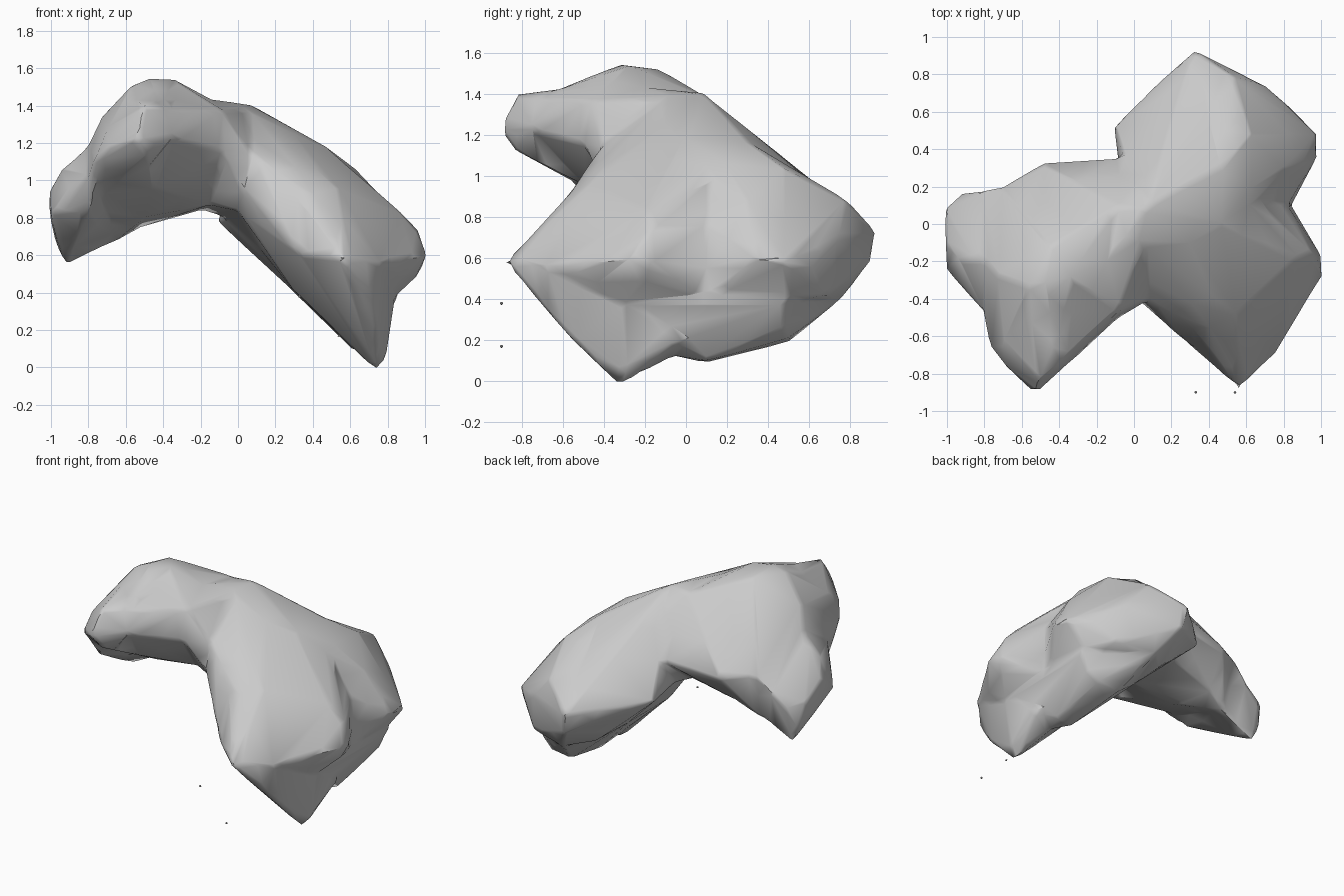
import bpy
import bmesh
from mathutils import Vector

default = bpy.data.objects.get("Cube")
if default:
    bpy.data.objects.remove(default, do_unlink=True)

# Single stone colour
stone = bpy.data.materials.new("stone grey")
stone.use_nodes = True
stone.diffuse_color = (0.6, 0.6, 0.6, 1)
stone.node_tree.nodes["Principled BSDF"].inputs["Base Color"].default_value = (0.6, 0.6, 0.6, 1)


def add_hull(bm, points):
    """Add the convex hull of some points as one closed lump."""
    lump = bmesh.new()
    for p in points:
        lump.verts.new(p)
    result = bmesh.ops.convex_hull(lump, input=lump.verts)
    loose = {v for v in result["geom_interior"] if isinstance(v, bmesh.types.BMVert)}
    bmesh.ops.delete(lump, geom=list(loose), context="VERTS")
    bmesh.ops.recalc_face_normals(lump, faces=lump.faces)
    temp = bpy.data.meshes.new("lump")
    lump.to_mesh(temp)
    lump.free()
    bm.from_mesh(temp)
    bpy.data.meshes.remove(temp)


def new_object(name, bm):
    mesh = bpy.data.meshes.new(name)
    bm.to_mesh(mesh)
    bm.free()
    mesh.materials.append(stone)
    obj = bpy.data.objects.new(name, mesh)
    bpy.context.collection.objects.link(obj)
    return obj


# Cross-sections along the upper arm, from its free end to the bend
arm_end = [(-1, -.25, .82), (-1, -.1, .78), (-.92, .1, .55), (-.97, .11, .65),
           (-1.01, -.1, .95), (-1.01, .08, .85), (-.91, .17, .82), (-.94, -.18, 1.06),
           (-.9, -.35, .96)]
arm_elbow = [(-.8, -.2, 1.19), (-.8, -.47, 1.03), (-.8, -.43, .84), (-.8, .18, .9),
             (-.78, .1, .62)]
arm_shoulder = [(-.77, -.66, 1.1), (-.7, -.75, 1.17), (-.7, -.65, 1.27), (-.73, -.27, 1.34),
                (-.7, .2, 1.0), (-.66, .12, .67), (-.73, -.45, .92)]
nose_tip = [(-.53, -.91, 1.23), (-.5, -.83, 1.4), (-.49, -.84, 1.13)]
nose_back = [(-.57, -.5, 1.43), (-.38, -.48, 1.44), (-.4, -.74, 1.38), (-.36, -.76, 1.23),
             (-.45, -.5, .96)]
arm_crest = [(-.57, -.34, 1.51), (-.48, -.32, 1.545), (-.34, -.28, 1.54), (-.45, -.12, 1.52),
             (-.48, .33, .98), (-.52, .15, .75), (-.5, -.2, .8)]
arm_root = [(-.08, -.5, 1.16), (-.08, -.46, 1.37), (-.14, -.2, 1.43), (-.08, .1, 1.39),
            (-.08, .36, 1.0), (-.1, .2, .87), (-.3, .1, .88), (-.15, -.25, .87)]

# Bend, then the broad lower slab split into lobes and a keel
bend = [(.03, -.41, .95), (.07, -.41, 1.15), (.05, -.1, 1.38), (.06, .08, 1.41),
        (.1, .36, 1.1), (0, -.3, .84), (0, .3, .78)]
spur = [(-.11, .52, .78), (.01, .64, .75), (0, .45, .7)]
slab_front = [(.15, -.3, 1.2), (.33, -.43, 1.06), (.53, -.48, .96), (.56, -.65, .8),
              (.33, -.68, .61), (.3, -.25, .41), (.3, -.1, 1.25)]
slab_back = [(.32, .93, .73), (.34, .9, .58), (.4, .62, .96), (.3, .6, .42)]
slab_core = [(.47, 0, 1.18), (.47, .3, 1.17), (.25, .3, .45), (.7, .05, .97)]
saddle = [(.82, .1, .76), (.84, .1, .55), (.82, .1, .4)]
front_lobe = [(.56, -.88, .58), (.64, -.8, .57), (.76, -.69, .56), (.87, -.44, .48),
              (1.01, -.27, .6), (1, -.17, .58), (.96, -.2, .49), (.96, -.16, .74),
              (.87, -.18, .83), (.7, .05, .97), (.84, -.3, .38)]
back_lobe = [(.98, .36, .6), (.98, .48, .58), (.85, .61, .56), (.7, .74, .69),
             (.53, .79, .88), (.62, .48, 1.04), (.63, .18, 1.06), (.8, .3, .88),
             (.85, .5, .42), (.45, .76, .4), (.73, .68, .41)]
keel = [(.84, -.3, .38), (.84, .1, .42), (.86, .48, .4), (.8, .48, .27), (.62, .1, .09),
        (.73, .1, .1), (.66, -.06, .12), (.56, .5, .19), (.72, .5, .21), (.45, .76, .4),
        (.3, -.25, .41), (.25, .3, .45)]
keel_tip = [(.56, -.88, .58), (.76, -.67, .54), (.74, -.33, -.02), (.79, -.29, .05),
            (.75, -.56, .2), (.7, -.72, .41), (.84, -.3, .38), (.8, -.02, .2),
            (.66, -.06, .12), (.33, -.68, .61), (.3, -.25, .41)]

# Union of overlapping lumps
bm = bmesh.new()
for lump in (arm_end + arm_elbow,
             arm_elbow + arm_shoulder,
             arm_shoulder + nose_tip + nose_back,
             arm_shoulder + nose_back + arm_crest,
             nose_back + arm_root,
             nose_back[:2] + nose_back[4:] + arm_crest + arm_root,
             arm_root + bend,
             bend + slab_front + slab_core[:3],
             bend[3:] + slab_back + slab_core[:3] + spur,
             slab_front + slab_core + saddle + front_lobe,
             slab_back + slab_core[:3] + saddle + back_lobe,
             keel, keel_tip):
    add_hull(bm, lump)
body = new_object("curved_rock_body", bm)

# Fuse the lumps, soften them, and reduce to coarse irregular facets
fuse = body.modifiers.new("fuse", "REMESH")
fuse.mode = "VOXEL"
fuse.voxel_size = 0.02
soften = body.modifiers.new("soften", "SMOOTH")
soften.factor = 0.5
soften.iterations = 6
coarse = body.modifiers.new("coarse", "DECIMATE")
coarse.ratio = 0.02

bpy.ops.object.select_all(action="DESELECT")
body.select_set(True)
bpy.context.view_layer.objects.active = body
bpy.ops.object.convert(target="MESH")
if not body.data.materials:
    body.data.materials.append(stone)
bpy.ops.object.shade_smooth_by_angle(angle=0.7)

# Two tiny loose crumbs in front of the slab
for side, spot in (("upper", (.33, -.9, .38)), ("lower", (.54, -.9, .17))):
    bm = bmesh.new()
    bmesh.ops.create_icosphere(bm, subdivisions=1, radius=0.008)
    bmesh.ops.translate(bm, verts=bm.verts, vec=Vector(spot))
    new_object(side + "_crumb", bm)
